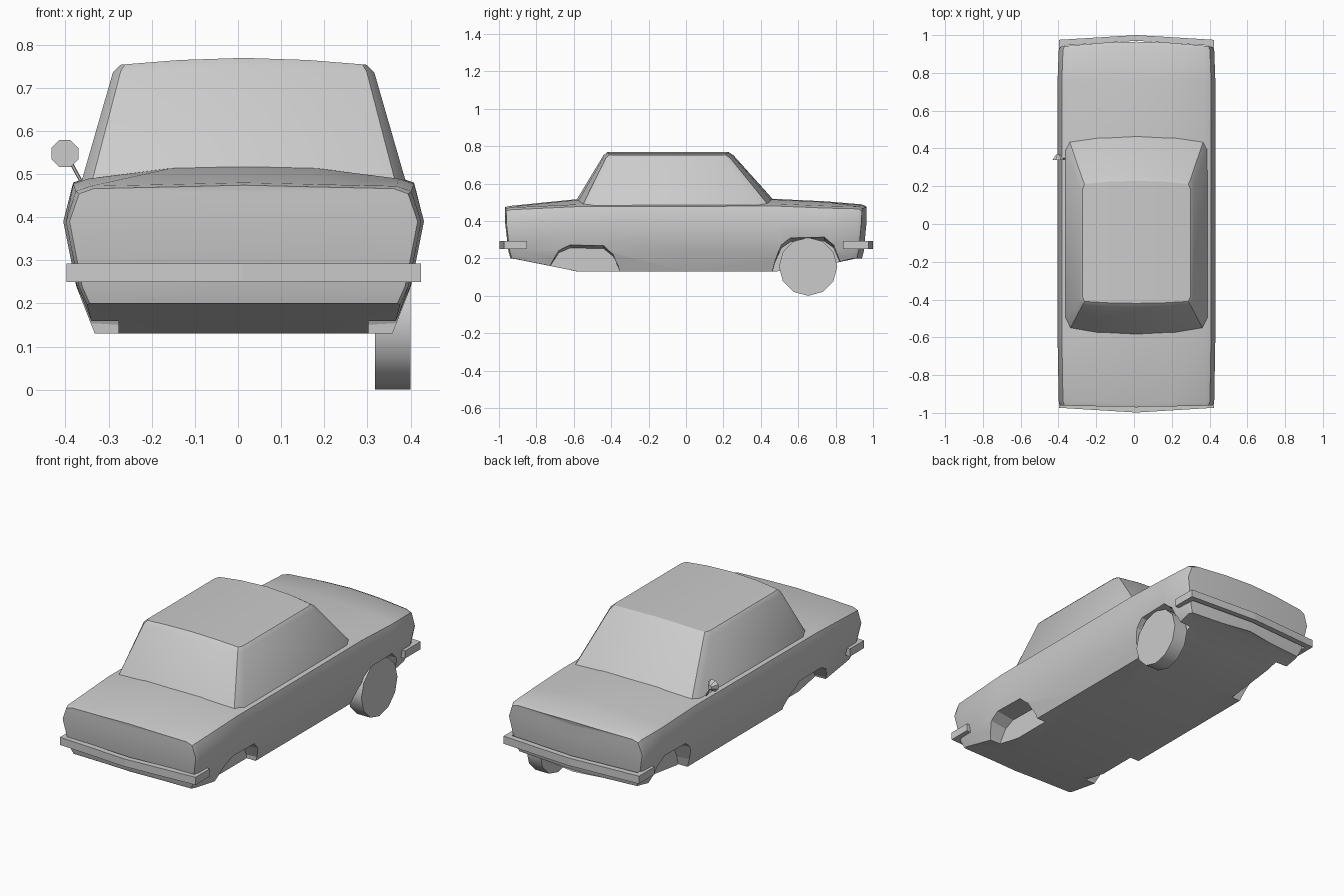
import bpy, bmesh
from math import radians, pi
from mathutils import Matrix, Vector

if "Cube" in bpy.data.objects:
    bpy.data.objects.remove(bpy.data.objects["Cube"])

CX = 0.013  # body centre line (the mirror shifts the bounding box)


def make(name, verts, faces, angle=None):
    me = bpy.data.meshes.new(name)
    me.from_pydata(verts, [], faces)
    bm = bmesh.new()
    bm.from_mesh(me)
    bmesh.ops.remove_doubles(bm, verts=bm.verts, dist=1e-5)
    bmesh.ops.recalc_face_normals(bm, faces=bm.faces)
    bm.to_mesh(me)
    bm.free()
    ob = bpy.data.objects.new(name, me)
    bpy.context.collection.objects.link(ob)
    if angle:
        bpy.ops.object.select_all(action='DESELECT')
        ob.select_set(True)
        bpy.context.view_layer.objects.active = ob
        bpy.ops.object.shade_smooth_by_angle(angle=radians(angle))
    return ob


def strip(rows):
    """Quads between consecutive closed rings of equal length."""
    n = len(rows[0])
    return [(r*n+i, r*n+(i+1) % n, (r+1)*n+(i+1) % n, (r+1)*n+i)
            for r in range(len(rows)-1) for i in range(n)]


# Lower body: cross-sections lofted along y
def section(y, zb, zt, drop, k, bow):
    half = [(0, zt), (0.17, zt-0.004), (0.36, zt-drop), (0.395, zt-drop-0.012),
            (0.418, 0.39), (0.388, max(0.24, zb+0.04)),
            (0.345+(zb-0.13)*0.35, zb), (0.17, zb), (0, zb)]
    ring = half + [(-x, z) for x, z in half[-2:0:-1]]
    s = 1 if y > 0 else -1
    out = []
    for x, z in ring:
        dy = bow*(x/0.4)**2 + (max(0, 0.30-z)*0.3 if bow else 0)
        out.append((CX+x*k, y-s*dy, z))
    return out


stations = [(-0.967, 0.20, 0.474, 0.008, 0.965, 0.006), (-0.945, 0.197, 0.480, 0.008, 0.985, 0.006),
            (-0.58, 0.13, 0.517, 0.028, 1, 0), (0, 0.13, 0.52, 0.03, 1, 0),
            (0.48, 0.13, 0.518, 0.026, 1, 0), (0.75, 0.165, 0.505, 0.024, 1, 0),
            (0.94, 0.20, 0.489, 0.012, 0.985, 0.02), (0.965, 0.20, 0.478, 0.012, 0.965, 0.025)]
rows = [section(*s) for s in stations]
verts = [v for r in rows for v in r]
faces = strip(rows)
# bowed end panels with a centre column
for base, row in ((0, rows[0]), (16*(len(rows)-1), rows[-1])):
    mids = [base]
    for i in range(1, 8):
        x, y, z = row[i]
        verts.append((CX, row[0][1] + (y-row[4][1] if z < 0.3 else 0), z))
        mids.append(len(verts)-1)
    mids.append(base+8)
    for i in range(8):
        for side in (lambda j: base+j, lambda j: base+(16-j) % 16):
            f = [side(i), side(i+1), mids[i+1], mids[i]]
            f = list(dict.fromkeys(f))
            if len(f) > 2:
                faces.append(f)
body = make("body", verts, faces, 32)

# Wheel wells cut into both sides
arches = {"rear_arch": [(-0.75, 0.08), (-0.72, 0.18), (-0.68, 0.25), (-0.62, 0.28), (-0.44, 0.276),
                        (-0.39, 0.23), (-0.36, 0.16), (-0.355, 0.08)],
          "front_arch": [(0.45, 0.08), (0.475, 0.19), (0.51, 0.28), (0.56, 0.318), (0.74, 0.322),
                         (0.79, 0.28), (0.82, 0.2), (0.845, 0.08)]}
for name, prof in arches.items():
    for s in (-1, 1):
        rings = [[(CX+s*x, y, 0.08+(z-0.08)*k) for y, z in prof]
                 for x, k in ((0.29, 0.88), (0.50, 1.04))]
        n = len(prof)
        cut = make(name+"_cutter", rings[0]+rings[1],
                   strip(rings)+[tuple(range(n)), tuple(range(n, 2*n))])
        cut.hide_render = True
        cut.hide_viewport = True
        cut.display_type = 'WIRE'
        mod = body.modifiers.new(name, 'BOOLEAN')
        mod.operation = 'DIFFERENCE'
        mod.solver = 'EXACT'
        mod.object = cut

# Cabin: plan outlines stacked from the belt line to the roof
base = [(0, 0.475, 0.505), (0.2, 0.465, 0.50), (0.355, 0.44, 0.485), (0.378, 0.40, 0.475),
        (0.378, -0.50, 0.475), (0.352, -0.555, 0.48), (0.2, -0.58, 0.50), (0, -0.59, 0.505)]
eave = [(0, 0.255, 0.75), (0.15, 0.25, 0.747), (0.285, 0.235, 0.738), (0.303, 0.20, 0.735),
        (0.303, -0.40, 0.735), (0.285, -0.428, 0.738), (0.15, -0.437, 0.747), (0, -0.442, 0.75)]
roof = [(0, 0.228, 0.769), (0.15, 0.224, 0.764), (0.275, 0.212, 0.754), (0.285, 0.185, 0.753),
        (0.285, -0.385, 0.753), (0.275, -0.41, 0.754), (0.15, -0.417, 0.764), (0, -0.42, 0.769)]
rows = [[(CX+x, y, z) for x, y, z in h] + [(CX-x, y, z) for x, y, z in h[-2:0:-1]]
        for h in (base, eave, roof)]
b = 28
top = []
for side in (lambda j: b+j, lambda j: b+(14-j) % 14):
    top += [(side(0), side(1), side(6), side(7)), (side(1), side(2), side(5), side(6)),
            (side(2), side(3), side(4), side(5))]
make("cabin", [v for r in rows for v in r], strip(rows)+top, 28)


# Bumpers: thin wrap-around bars
def bumper(name, s, end, tip):
    outer = [(-0.411, end), (-0.411, tip-0.025), (0, tip), (0.411, tip-0.025), (0.411, end)]
    inner = [(-0.381, end), (-0.381, tip-0.055), (0, tip-0.03), (0.381, tip-0.055), (0.381, end)]
    rings = [[(CX+xo, s*yo, 0.25), (CX+xo, s*yo, 0.292), (CX+xi, s*yi, 0.292), (CX+xi, s*yi, 0.25)]
             for (xo, yo), (xi, yi) in zip(outer, inner)]
    make(name, [v for r in rings for v in r], strip(rings)+[(0, 1, 2, 3), (16, 17, 18, 19)])


bumper("front_bumper", -1, 0.85, 0.998)
bumper("back_bumper", 1, 0.84, 1.0)


def rod(name, a, c, r1, r2, seg, angle=None, spin=0):
    """Cylinder or cone between two points."""
    a, c = Vector(a), Vector(c)
    bm = bmesh.new()
    m = Matrix.Translation((a+c)/2) @ (c-a).to_track_quat('Z', 'Y').to_matrix().to_4x4()
    bmesh.ops.create_cone(bm, cap_ends=True, segments=seg, radius1=r1, radius2=r2,
                          depth=(c-a).length, matrix=m @ Matrix.Rotation(spin, 4, 'Z'))
    me = bpy.data.meshes.new(name)
    bm.to_mesh(me)
    bm.free()
    ob = bpy.data.objects.new(name, me)
    bpy.context.collection.objects.link(ob)
    if angle:
        bpy.ops.object.select_all(action='DESELECT')
        ob.select_set(True)
        bpy.context.view_layer.objects.active = ob
        bpy.ops.object.shade_smooth_by_angle(angle=radians(angle))


# Single wheel on the right side
rod("wheel", (0.318, 0.653, 0.156), (0.40, 0.653, 0.156), 0.156, 0.156, 12, 40)

# Door mirror on a thin stalk
rod("mirror_head", (-0.401, 0.338, 0.547), (-0.401, 0.368, 0.547), 0.034, 0.012, 8, 30, pi/8)
rod("mirror_stalk", (-0.362, 0.345, 0.48), (-0.392, 0.348, 0.535), 0.004, 0.004, 6)
